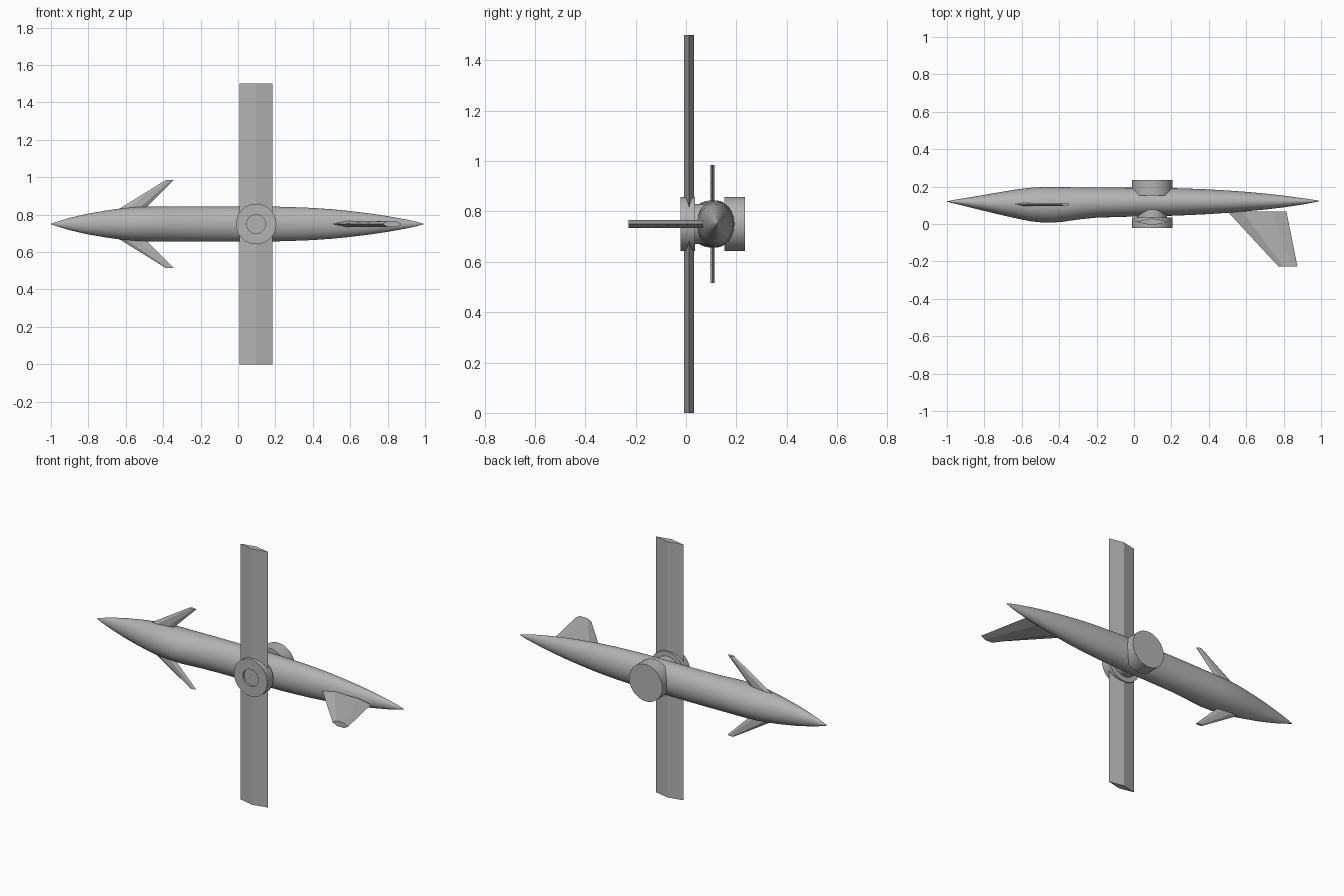
import bpy, bmesh, math
from mathutils import Vector

if "Cube" in bpy.data.objects:
    bpy.data.objects.remove(bpy.data.objects["Cube"])

GREY = bpy.data.materials.new("light grey")
GREY.diffuse_color = (0.45, 0.45, 0.45, 1)
GREY.use_nodes = True
GREY.node_tree.nodes["Principled BSDF"].inputs["Base Color"].default_value = GREY.diffuse_color
ZC = 0.75       # height of the body axis
HUB_X = 0.097   # wing pivot


def loft(name, rings, smooth=None):
    """Skin closed rings of equal length and cap both ends."""
    bm = bmesh.new()
    loops = [[bm.verts.new(p) for p in ring] for ring in rings]
    n = len(loops[0])
    for a, b in zip(loops, loops[1:]):
        for i in range(n):
            j = (i + 1) % n
            bm.faces.new((a[i], a[j], b[j], b[i]))
    bm.faces.new(loops[0][::-1])
    bm.faces.new(loops[-1])
    bmesh.ops.remove_doubles(bm, verts=bm.verts, dist=1e-5)
    bmesh.ops.recalc_face_normals(bm, faces=bm.faces)
    mesh = bpy.data.meshes.new(name)
    bm.to_mesh(mesh)
    bm.free()
    obj = bpy.data.objects.new(name, mesh)
    bpy.context.collection.objects.link(obj)
    mesh.materials.append(GREY)
    if smooth:
        bpy.ops.object.select_all(action='DESELECT')
        obj.select_set(True)
        bpy.context.view_layer.objects.active = obj
        bpy.ops.object.shade_smooth_by_angle(angle=math.radians(smooth))
    return obj


def ellipse(center, u, v, n=48):
    c, u, v = Vector(center), Vector(u), Vector(v)
    return [c + u * math.cos(2 * math.pi * i / n) + v * math.sin(2 * math.pi * i / n)
            for i in range(n)]


# Fuselage stations: x, lowest y, highest y, half height
stations = [
    (-1.00, .119, .121, .001), (-.95, .107, .131, .018), (-.90, .095, .139, .033),
    (-.80, .070, .156, .056), (-.70, .046, .173, .073), (-.62, .028, .186, .084),
    (-.55, .014, .194, .090), (-.50, .009, .197, .092), (-.44, .007, .198, .0935),
    (-.38, .012, .197, .0935), (-.30, .024, .196, .0935), (-.20, .034, .195, .0935),
    (0.00, .040, .194, .0935), (.20, .044, .192, .093), (.30, .048, .189, .090),
    (.40, .053, .185, .086), (.50, .060, .179, .079), (.60, .068, .172, .069),
    (.70, .077, .163, .057), (.80, .089, .152, .042), (.90, .104, .138, .024),
    (.95, .113, .131, .013), (.992, .122, .124, .001)]
loft("fuselage", [ellipse((x, (a + b) / 2, ZC), (0, (b - a) / 2, 0), (0, 0, h))
                  for x, a, b, h in stations], smooth=30)


def turned(name, profile):
    """Turn a list of (radius, y) about the wing pivot axis."""
    return loft(name, [ellipse((HUB_X, y, ZC), (r, 0, 0), (0, 0, r))
                       for r, y in profile], smooth=30)


# Wing pivot: recessed front disc, inner shaft, rear disc
turned("front_hub", [(.05, -.010), (.05, -.022), (.108, -.022), (.108, .035), (.08, .035)])
turned("pivot_shaft", [(.08, .030), (.08, .10)])
turned("rear_hub", [(.108, .153), (.108, .235)])

# Wing: one long plank with a diamond section
loft("wing", [[(HUB_X - .088, .012, z), (HUB_X, -.007, z),
               (HUB_X + .088, .012, z), (HUB_X, .031, z)] for z in (0, 1.5)])


def fin_section(lead, trail, normal, thickness):
    """Six-sided section between a leading and a trailing point."""
    lead, trail = Vector(lead), Vector(trail)
    off = Vector(normal) * thickness / 2
    p, q = lead.lerp(trail, .25), lead.lerp(trail, .75)
    return [lead, p + off, q + off, trail, q - off, p - off]


# Swept fore fins above and below
for side, label in ((1, "upper"), (-1, "lower")):
    loft(label + "_fore_fin", [
        fin_section((-.685, .105, ZC + side * .05), (-.53, .105, ZC + side * .05), (0, 1, 0), .016),
        fin_section((-.388, .105, ZC + side * .234), (-.345, .105, ZC + side * .234), (0, 1, 0), .016)])

# Swept tail fin to the front side
loft("tail_fin", [
    fin_section((.50, .067, ZC), (.815, .067, ZC), (0, 0, 1), .030),
    fin_section((.773, -.228, ZC), (.874, -.228, ZC), (0, 0, 1), .030)])
